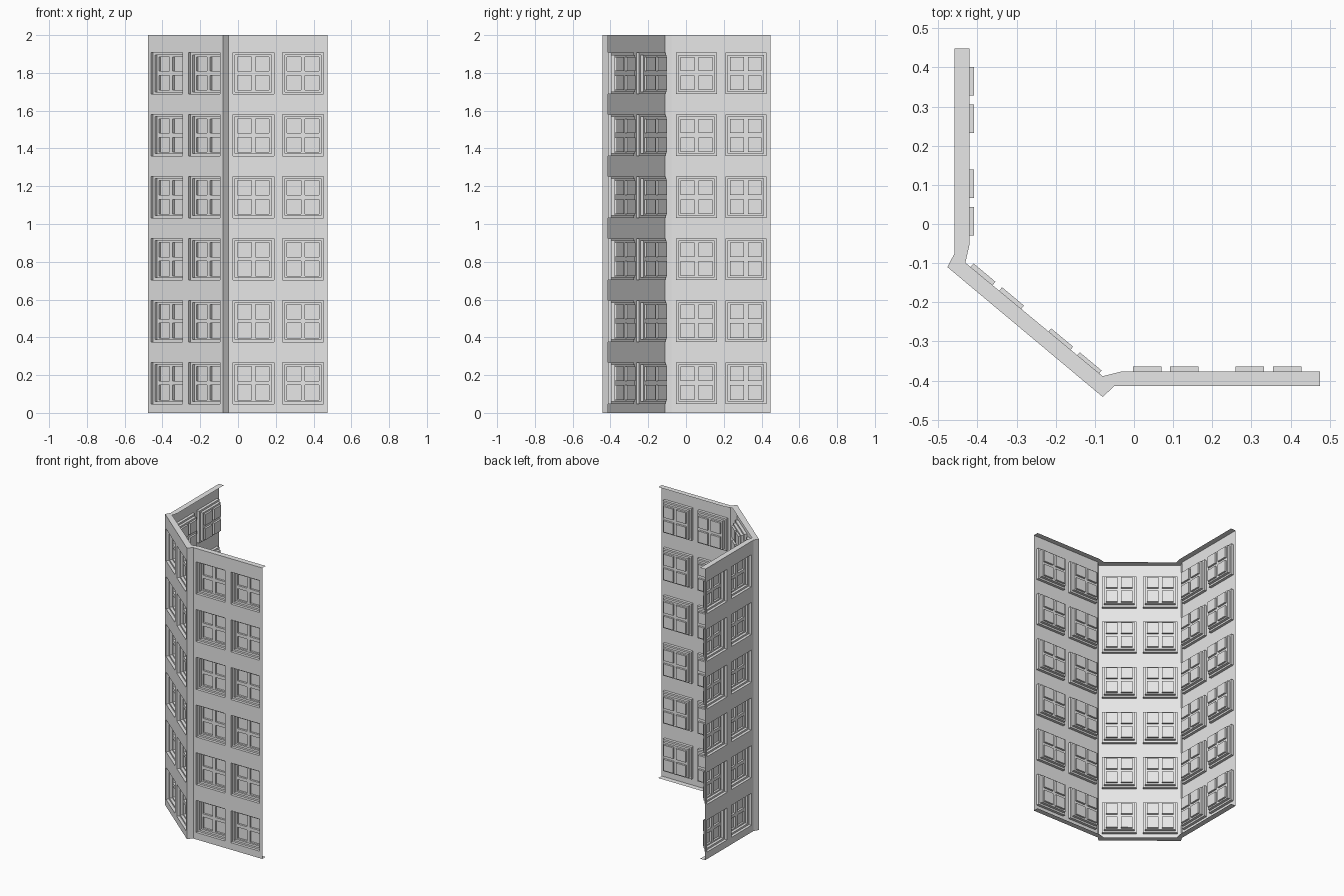
import bpy, bmesh
from mathutils import Vector

if "Cube" in bpy.data.objects:
    bpy.data.objects.remove(bpy.data.objects["Cube"])

HEIGHT = 2.0
FLOORS = 6
FLOOR_PITCH = 0.328
FIRST_CENTRE = 0.158
# depth inward of: wall, stepped ledge, sash, glass
DEPTHS = [0.0, 0.019, 0.037, 0.050]
PARTS = ["wall", "window_surrounds", "window_sashes", "window_panes"]

stone = bpy.data.materials.new("light_grey")
stone.diffuse_color = (0.8, 0.8, 0.8, 1)
stone.use_nodes = True
stone.node_tree.nodes["Principled BSDF"].inputs["Base Color"].default_value = stone.diffuse_color


def make_object(name, quads):
    """Turn a list of corner loops into one welded mesh object."""
    bm = bmesh.new()
    for quad in quads:
        bm.faces.new([bm.verts.new(p) for p in quad])
    bmesh.ops.remove_doubles(bm, verts=bm.verts, dist=0.0002)
    mesh = bpy.data.meshes.new(name)
    bm.to_mesh(mesh)
    bm.free()
    mesh.materials.append(stone)
    obj = bpy.data.objects.new(name, mesh)
    bpy.context.collection.objects.link(obj)
    return obj


def breaks(start, end, spans):
    """Flat list of cut positions: start, each opening's two sides, end."""
    return [start] + [v for span in spans for v in span] + [end]


def build_wall(name, start, end):
    """Wall sheet with stepped, recessed four-pane windows."""
    origin, along = Vector(start), Vector(end) - Vector(start)
    length = along.length
    along.normalize()
    inward = Vector((-along.y, along.x))
    quads = {part: [] for part in PARTS}

    def point(u, z, d):
        p = origin + along * u + inward * d
        return (p.x, p.y, z)

    def panel(us, zs, level):
        depth = DEPTHS[level]
        for i in range(len(us) - 1):
            for j in range(len(zs) - 1):
                u0, u1, z0, z1 = us[i], us[i + 1], zs[j], zs[j + 1]
                rect = [(u0, z0), (u1, z0), (u1, z1), (u0, z1)]
                if i % 2 and j % 2:
                    opening(rect, level + 1)
                else:
                    quads[PARTS[level]].append([point(u, z, depth) for u, z in rect])

    def opening(rect, level):
        outer, inner = DEPTHS[level - 1], DEPTHS[level]
        # reveal faces around the opening
        for k in range(4):
            a, b = rect[k], rect[(k + 1) % 4]
            quads[PARTS[level]].append(
                [point(*a, outer), point(*b, outer), point(*b, inner), point(*a, inner)])
        (u0, z0), (u1, z1) = rect[0], rect[2]
        if level == 1:      # ledge around the sash
            panel([u0, u0 + 0.013, u1 - 0.013, u1],
                  [z0, z0 + 0.012, z1 - 0.012, z1], 1)
        elif level == 2:    # sash with two by two panes
            uc, zc = (u0 + u1) / 2, (z0 + z1) / 2
            panel(breaks(u0, u1, [(uc - 0.084, uc - 0.011), (uc + 0.011, uc + 0.084)]),
                  breaks(z0, z1, [(zc - 0.089, zc - 0.011), (zc + 0.011, zc + 0.087)]), 2)
        else:               # glass
            quads[PARTS[level]].append([point(u, z, inner) for u, z in rect])

    columns = [(length * f - 0.109, length * f + 0.109) for f in (0.25, 0.75)]
    rows = [(c - 0.11, c + 0.11)
            for c in (FIRST_CENTRE + FLOOR_PITCH * i for i in range(FLOORS))]
    panel(breaks(0, length, columns), breaks(0, HEIGHT, rows), 0)
    for part in PARTS:
        make_object(name + "_" + part, quads[part])


# plan outline of the facade and the inner edge of its flanges
outer = [(-.459, .448), (-.459, -.076), (-.477, -.11),
         (-.08, -.442), (-.05, -.414), (.475, -.414)]
inner = [(-.421, .448), (-.421, -.055), (-.431, -.099),
         (-.08, -.389), (-.032, -.377), (.475, -.377)]

# three window walls
build_wall("left", outer[0], outer[1])
build_wall("diagonal", outer[2], outer[3])
build_wall("front", outer[4], outer[5])

# narrow corner strips joining the walls
for name, i in (("left_corner_strip", 1), ("front_corner_strip", 3)):
    a, b = outer[i], outer[i + 1]
    make_object(name, [[(*a, 0), (*b, 0), (*b, HEIGHT), (*a, HEIGHT)]])

# flat flanges along the top and bottom edges
for name, z in (("top_flange", HEIGHT), ("bottom_flange", 0.0)):
    quads = []
    for i in range(5):
        quad = [(*outer[i], z), (*outer[i + 1], z), (*inner[i + 1], z), (*inner[i], z)]
        quads.append(quad if z else quad[::-1])
    make_object(name, quads)
